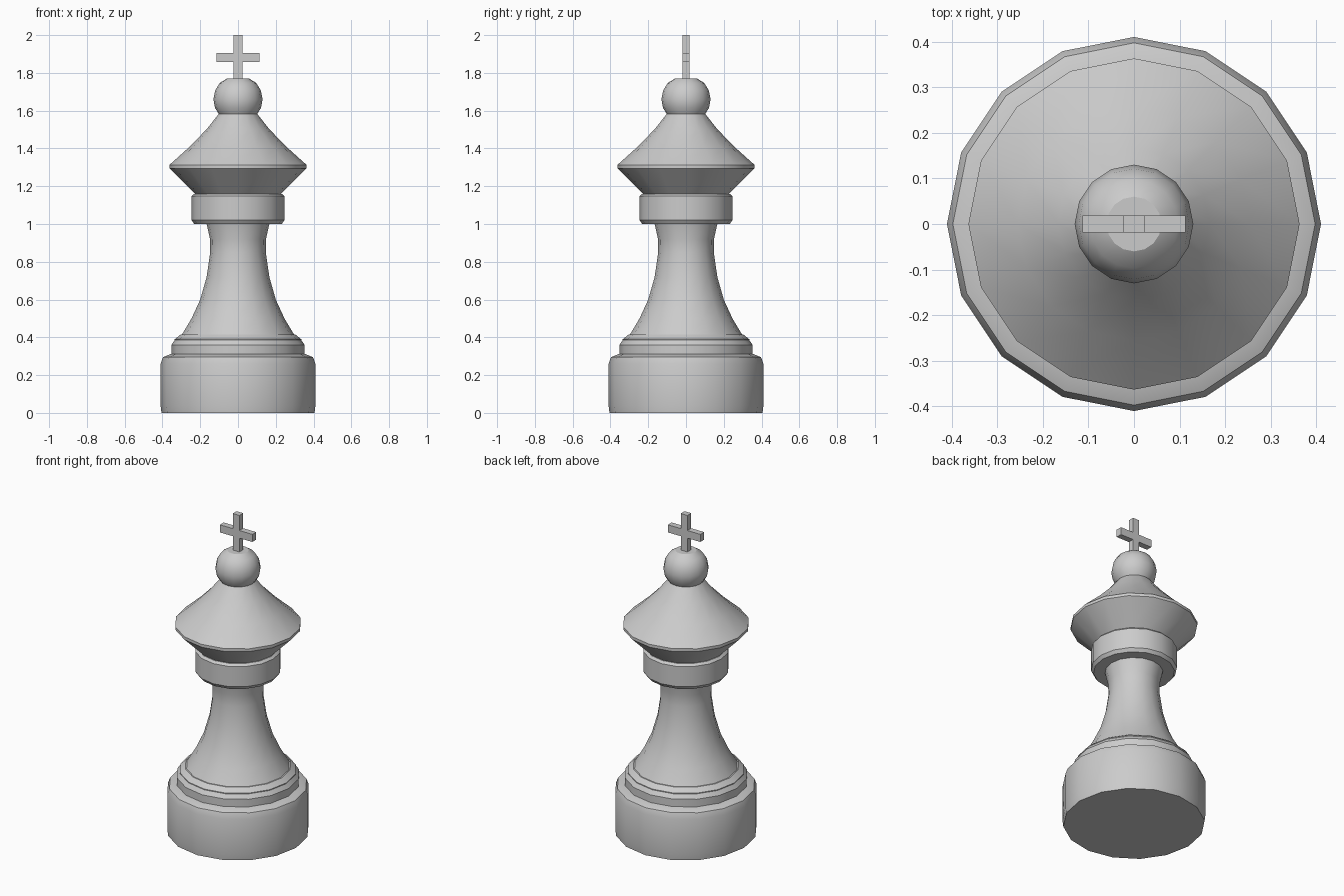
import bpy, bmesh
from math import radians, cos, sin, pi

cube = bpy.data.objects.get("Cube")
if cube:
    bpy.data.objects.remove(cube, do_unlink=True)

SIDES = 16

grey = bpy.data.materials.new("stone grey")
grey.use_nodes = True
colour = (0.6, 0.6, 0.6, 1)
grey.diffuse_color = colour
grey.node_tree.nodes["Principled BSDF"].inputs["Base Color"].default_value = colour


def finish(name, bm, angle):
    bmesh.ops.recalc_face_normals(bm, faces=bm.faces)
    mesh = bpy.data.meshes.new(name)
    bm.to_mesh(mesh)
    bm.free()
    mesh.materials.append(grey)
    obj = bpy.data.objects.new(name, mesh)
    bpy.context.collection.objects.link(obj)
    bpy.ops.object.select_all(action="DESELECT")
    obj.select_set(True)
    bpy.context.view_layer.objects.active = obj
    bpy.ops.object.shade_smooth_by_angle(angle=radians(angle))
    return obj


def turned(name, profile):
    """Closed turned part from (radius, height) points, bottom to top."""
    bm = bmesh.new()
    rings = [[bm.verts.new((r * cos(2 * pi * i / SIDES), r * sin(2 * pi * i / SIDES), z))
              for i in range(SIDES)] for r, z in profile]
    for low, high in zip(rings, rings[1:]):
        for i in range(SIDES):
            j = (i + 1) % SIDES
            bm.faces.new((low[i], low[j], high[j], high[i]))
    bm.faces.new(rings[0])
    bm.faces.new(rings[-1])
    return finish(name, bm, 30)


# Foot and its stepped mouldings
turned("base", [(0.405, 0), (0.41, 0.04), (0.41, 0.26), (0.397, 0.295), (0.355, 0.312)])
turned("base_step", [(0.353, 0.31), (0.353, 0.36), (0.335, 0.385), (0.31, 0.39)])
turned("base_rim", [(0.335, 0.36), (0.335, 0.39), (0.305, 0.414), (0.28, 0.414)])

# Waisted stem
turned("stem", [(0.3, 0.41), (0.246, 0.5), (0.2, 0.6), (0.166, 0.72),
                (0.147, 0.85), (0.148, 0.92), (0.166, 1.0)])

# Collar and head
turned("collar", [(0.232, 1.0), (0.246, 1.02), (0.246, 1.147), (0.232, 1.16)])
turned("head", [(0.222, 1.155), (0.363, 1.295), (0.363, 1.313), (0.255, 1.41),
                (0.166, 1.502), (0.1, 1.585)])
turned("ball", [(0.1, 1.58), (0.122, 1.615), (0.13, 1.66), (0.121, 1.707),
                (0.097, 1.746), (0.06, 1.77)])

# Cross: an upright cube with an arm extruded from each side
bm = bmesh.new()
W, T = 0.023, 0.019
outline = [(W, 1.765), (W, 1.857), (0.113, 1.857), (0.113, 1.905), (W, 1.905), (W, 2.0)]
outline += [(-x, z) for x, z in reversed(outline)]
front = bm.faces.new([bm.verts.new((x, -T, z)) for x, z in outline])
back = bmesh.ops.extrude_face_region(bm, geom=[front], use_keep_orig=True)["geom"]
bmesh.ops.translate(bm, vec=(0, 2 * T, 0),
                    verts=[v for v in back if isinstance(v, bmesh.types.BMVert)])
finish("cross", bm, 30)
